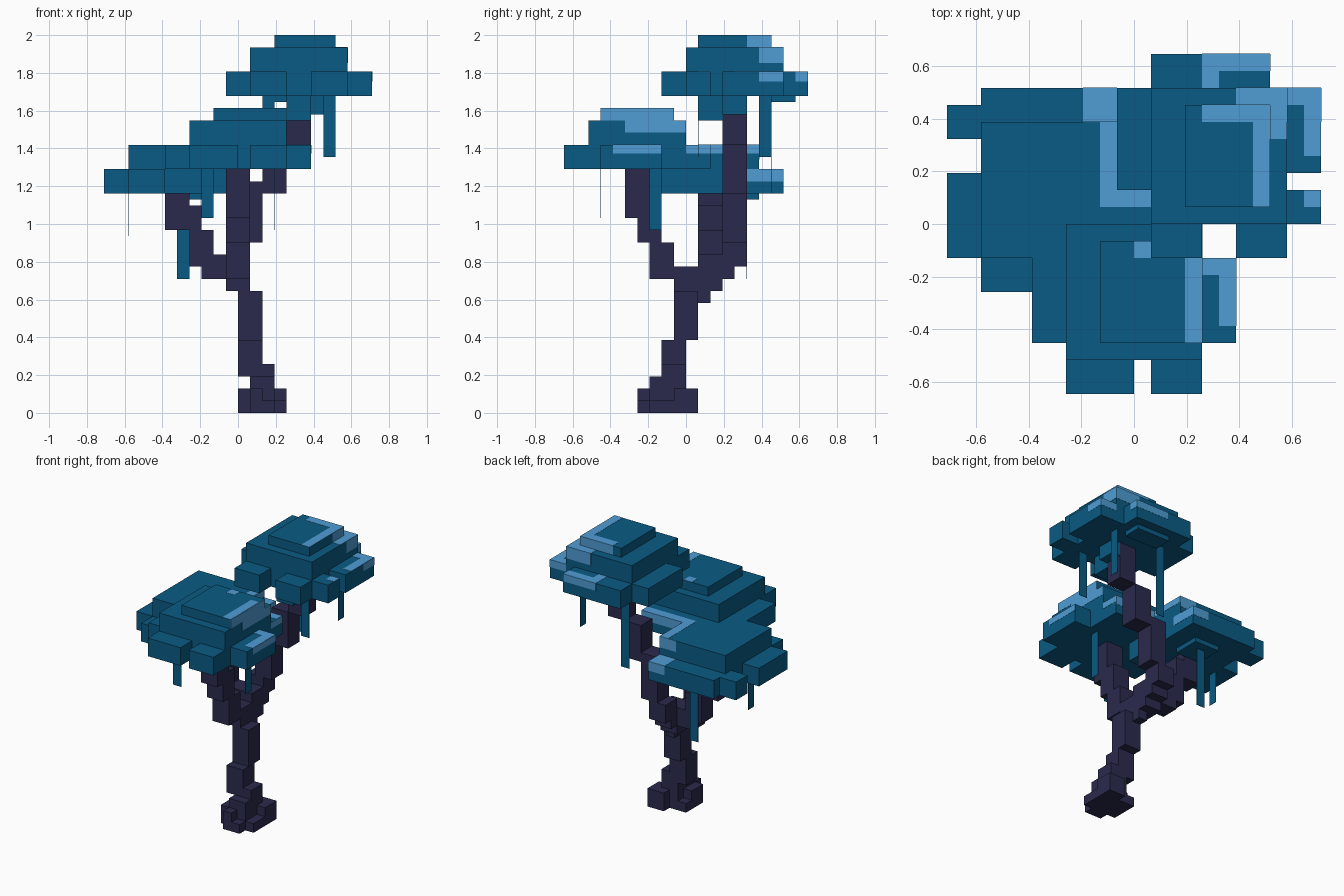
import bpy

UNIT = 2 / 31  # one block of the grid
THIN = 0.02    # half thickness of vines and patches, in blocks

if "Cube" in bpy.data.objects:
    bpy.data.objects.remove(bpy.data.objects["Cube"], do_unlink=True)


def make_material(name, color):
    mat = bpy.data.materials.new(name)
    mat.use_nodes = True
    mat.diffuse_color = (*color, 1)
    mat.node_tree.nodes["Principled BSDF"].inputs["Base Color"].default_value = (*color, 1)
    return mat


BARK = make_material("dark_bark", (0.023, 0.023, 0.075))
LEAF = make_material("deep_teal_leaf", (0.003, 0.104, 0.23))
LIGHT = make_material("light_blue_leaf", (0.08, 0.34, 0.66))


def block(name, mat, x, y, z):
    """Box between grid limits; a single number gives a thin sheet."""
    spans = [s if isinstance(s, tuple) else (s - THIN, s + THIN) for s in (x, y, z)]
    bpy.ops.mesh.primitive_cube_add(size=1, location=[sum(s) / 2 * UNIT for s in spans])
    obj = bpy.context.object
    obj.name = name
    obj.scale = [(s[1] - s[0]) * UNIT for s in spans]
    bpy.ops.object.transform_apply(location=False, rotation=False, scale=True)
    obj.data.materials.append(mat)


def bark(name, x, y, z):
    block(name, BARK, x, y, z)


def leaf(name, x, y, z):
    block(name, LEAF, x, y, z)


def patch(name, x, y, z):
    block(name + "_light_patch", LIGHT, x, y, z)


# Root flare
bark("root_front", x=(1, 3), y=(-4, -1), z=(0, 1))
bark("root_front_step", x=(1, 2), y=(-4, -2), z=(0, 2))
bark("root_middle", x=(0, 4), y=(-3, 0), z=(0, 1))
bark("root_right", x=(0, 2), y=(-3, -1), z=(0, 2))
bark("root_back", x=(2, 4), y=(-1, 1), z=(0, 2))
bark("root_top", x=(1, 3), y=(-3, 0), z=(1, 3))

# Main trunk
bark("trunk_foot", x=(1, 3), y=(-2, 0), z=(2, 4))
bark("trunk_lower", x=(0, 2), y=(-2, 0), z=(3, 6))
bark("trunk_middle", x=(0, 2), y=(-1, 1), z=(6, 10))
bark("trunk_fork", x=(-1, 1), y=(-1, 1), z=(10, 12))

# Front branch, rising to the front crown
bark("front_branch_base", x=(-1, 1), y=(-3, -1), z=(11, 14))
bark("front_branch_middle", x=(-1, 1), y=(-4, -2), z=(14, 17))
bark("front_branch_tip", x=(-1, 1), y=(-5, -3), z=(16, 20))

# Fork shared by the two back branches
bark("back_fork_base", x=(0, 1), y=(0, 2), z=(9, 11))
bark("back_fork_middle", x=(-1, 1), y=(0, 3), z=(10, 12))
bark("back_fork_end", x=(-1, 1), y=(1, 4), z=(11, 13))

# Right branch, rising to the back crown
bark("right_branch_base", x=(-3, -1), y=(1, 3), z=(11, 13))
bark("right_branch_middle", x=(-4, -2), y=(1, 3), z=(12, 15))
bark("right_branch_bend", x=(-5, -3), y=(1, 3), z=(15, 17))
bark("right_branch_tip", x=(-6, -4), y=(1, 3), z=(15, 18))

# Tall branch, rising to the upper crown
bark("tall_branch_base", x=(-1, 1), y=(3, 5), z=(12, 14))
bark("tall_branch_middle", x=(0, 2), y=(3, 5), z=(14, 19))
bark("tall_branch_step", x=(2, 4), y=(3, 5), z=(18, 22))
bark("tall_branch_joint", x=(1, 3), y=(3, 5), z=(18, 19))
bark("tall_branch_tip", x=(4, 6), y=(3, 5), z=(22, 26))

# Upper crown
leaf("upper_crown_cap", x=(3, 8), y=(1, 7), z=(30, 31))
leaf("upper_crown_core", x=(1, 9), y=(0, 8), z=(26, 30))
leaf("upper_crown_right_tab", x=(-1, 1), y=(2, 8), z=(26, 28))
leaf("upper_crown_back_tab", x=(1, 8), y=(8, 10), z=(26, 28))
leaf("upper_crown_left_tab", x=(9, 11), y=(3, 8), z=(26, 28))
leaf("upper_crown_small_tab", x=(9, 11), y=(0, 2), z=(26, 28))
leaf("upper_crown_front_tab", x=(1, 4), y=(-2, 0), z=(26, 28))
leaf("upper_crown_front_small_tab", x=(6, 9), y=(-2, 0), z=(26, 28))
leaf("upper_crown_under_front", x=(4, 6), y=(1, 3), z=(24, 26))
leaf("upper_crown_under_left", x=(6, 7), y=(3, 5), z=(24.5, 26))
leaf("upper_crown_under_back", x=(3, 7), y=(7, 9), z=(25.5, 26))

# Front crown
leaf("front_crown_cap", x=(-2, 4), y=(-7, -1), z=(24, 25))
leaf("front_crown_core", x=(-4, 4), y=(-8, 0), z=(20, 24))
leaf("front_crown_front_tab", x=(-4, 0), y=(-10, -8), z=(20, 22))
leaf("front_crown_front_small_tab", x=(1, 4), y=(-10, -8), z=(20, 22))
leaf("front_crown_left_tab", x=(4, 6), y=(-7, -2), z=(20, 22))
leaf("front_crown_right_tab", x=(-6, -4), y=(-7, -2), z=(20, 22))
leaf("front_crown_back_tab", x=(-1, 4), y=(0, 2), z=(20, 22))

# Back crown
leaf("back_crown_core", x=(-9, -1), y=(-2, 6), z=(18, 22))
leaf("back_crown_front_tab", x=(-9, -6), y=(-4, -2), z=(18, 20))
leaf("back_crown_back_tab", x=(-9, -1), y=(6, 8), z=(18, 20))
leaf("back_crown_right_tab", x=(-11, -9), y=(-2, 3), z=(18, 20))
leaf("back_crown_right_small_tab", x=(-11, -9), y=(5, 7), z=(18, 20))
leaf("back_crown_under_plate", x=(-6, -3), y=(3, 6), z=(17.5, 18))

# Hanging vines
leaf("upper_front_vine", x=(7, 8), y=1, z=(21, 26))
leaf("upper_left_vine", x=8, y=(6, 7), z=(21, 26))
leaf("upper_back_vine", x=(2, 3), y=7, z=(18, 26))
leaf("front_left_vine", x=3, y=(-3, -2), z=(15, 20))
leaf("front_right_vine", x=(-3, -2), y=-7, z=(16, 20))
leaf("back_vine", x=(-5, -4), y=5, z=(11, 18))
leaf("back_right_vine", x=-9, y=(1, 2), z=(14.5, 18))

# Light patches on the upper crown
patch("upper_cap_left", x=(7, 8), y=(1, 6), z=31)
patch("upper_cap_back", x=(4, 8), y=(6, 7), z=31)
patch("upper_cap_side", x=8, y=(5, 7), z=(30, 31))
patch("upper_cap_rear", x=(4, 8), y=7, z=(30, 31))
patch("upper_core_left", x=(8, 9), y=(5, 8), z=30)
patch("upper_core_back", x=(6, 8), y=(7, 8), z=30)
patch("upper_core_side", x=9, y=(6, 8), z=(28.7, 30))
patch("upper_core_rear", x=(6, 9), y=8, z=(28.7, 30))
patch("upper_left_tab", x=(10, 11), y=(4, 8), z=28)
patch("upper_left_tab_inner", x=(9, 10), y=(7, 8), z=28)
patch("upper_left_tab_side", x=11, y=(6, 8), z=(27.2, 28))
patch("upper_left_tab_rear", x=(9, 11), y=8, z=(27.2, 28))
patch("upper_small_tab", x=(10, 11), y=(1, 2), z=28)
patch("upper_back_tab", x=(4, 8), y=(9, 10), z=28)
patch("upper_back_tab_inner", x=(4, 5), y=(8, 9), z=28)
patch("upper_back_tab_side", x=8, y=(9, 10), z=(27.2, 28))
patch("upper_back_tab_rear", x=(4, 8), y=10, z=(27.2, 28))

# Light patches on the front crown
patch("front_cap_left", x=(3, 4), y=(-7, -2), z=25)
patch("front_cap_back", x=(0, 1), y=(-2, -1), z=25)
patch("front_cap_side", x=4, y=(-7, -1), z=(24, 25))
patch("front_core_side", x=4, y=(-5, 0), z=(23, 24))
patch("front_left_tab", x=(5, 6), y=(-6, -3), z=22)
patch("front_left_tab_back", x=(4, 6), y=(-3, -2), z=22)
patch("front_left_tab_side", x=6, y=(-6, -2), z=(21.3, 22))
patch("front_back_tab_top", x=(-1, 4), y=(1, 2), z=22)
patch("front_back_tab_side", x=4, y=(0, 2), z=(21.3, 22))
patch("front_back_tab_rear", x=(-1, 4), y=2, z=(21, 22))

# Light patches on the back crown
patch("back_core_left", x=(-2, -1), y=(1, 6), z=22)
patch("back_core_side", x=-1, y=(2, 6), z=(21.3, 22))
patch("back_core_rear", x=(-3, -1), y=6, z=(20.8, 22))
patch("back_tab_top", x=(-3, -1), y=(6, 8), z=20)
patch("back_tab_side", x=-1, y=(5, 8), z=(19, 20))
patch("back_tab_rear", x=(-3, -1), y=8, z=(19, 20))
